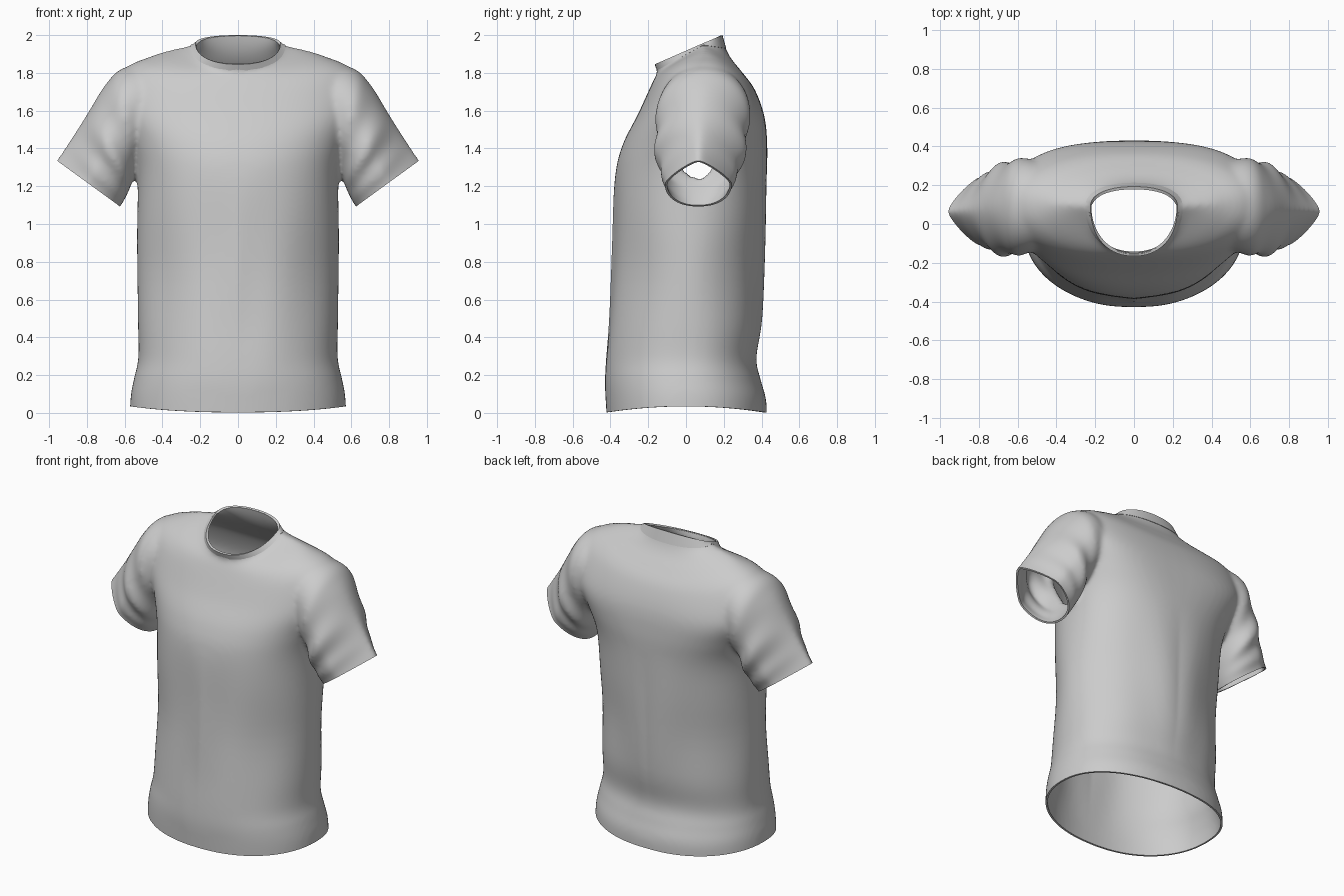
import bpy, bmesh, math
from mathutils import Vector

if "Cube" in bpy.data.objects:
    bpy.data.objects.remove(bpy.data.objects["Cube"])

# Torso rings: front y, front z, back y, back z, side x, side y, side z
TORSO = [
    (-.415, -.10, .425, -.10, .575, .00, -.10),
    (-.425, .06, .425, .06, .568, .00, .06),
    (-.43, .17, .395, .17, .550, .00, .17),
    (-.425, .29, .370, .29, .528, .01, .29),
    (-.41, .50, .400, .50, .530, .02, .50),
    (-.39, .90, .420, .90, .535, .03, .90),
    (-.375, 1.25, .428, 1.25, .533, .05, 1.25),
    (-.335, 1.42, .430, 1.42, .570, .07, 1.43),
    (-.255, 1.58, .415, 1.57, .640, .09, 1.63),
    (-.20, 1.70, .365, 1.71, .610, .10, 1.81),
    (-.172, 1.76, .300, 1.80, .460, .10, 1.888),
    (-.156, 1.79, .243, 1.87, .340, .10, 1.926),
    (-.150, 1.81, .210, 1.93, .248, .09, 1.948),
    (-.163, 1.845, .190, 2.0, .222, .09, 1.957),
    (-.175, 1.95, .175, 2.1, .205, .09, 2.065),
]
# Sleeve rings: upper x, upper z, lower x, lower z, middle y, half depth
SLEEVE = [
    (.40, 1.85, .36, 1.50, .09, .17),
    (.60, 1.828, .47, 1.42, .095, .24),
    (.70, 1.74, .53, 1.325, .085, .245),
    (.80, 1.58, .565, 1.21, .075, .235),
    (.885, 1.45, .595, 1.14, .07, .205),
    (.965, 1.335, .625, 1.09, .065, .178),
    (1.015, 1.265, .675, 1.02, .065, .175),
]
SEG = 72


def smooth_rows(rows, steps):
    """Catmull-Rom interpolation between the key rings."""
    out = []
    for i in range(len(rows) - 1):
        p0, p1, p2, p3 = (rows[max(0, min(len(rows) - 1, i + k))] for k in (-1, 0, 1, 2))
        for s in range(steps):
            t = s / steps
            out.append([.5 * (2 * b + (c - a) * t + (2 * a - 5 * b + 4 * c - d) * t * t
                              + (3 * b - a - 3 * c + d) * t ** 3)
                        for a, b, c, d in zip(p0, p1, p2, p3)])
    return out + [list(rows[-1])]


def spow(v, n):
    return math.copysign(abs(v) ** (2 / n), v)


def bump(z, mid, width):
    return math.exp(-((z - mid) / width) ** 2)


def torso_ring(row, grow=0):
    yf, zf, yb, zb, xs, ys, zs = row
    tilt = 2 - max(0, min(1, (zs - 1.87) / .07))   # rings become flat, slanted at the neck
    base = 2.2 - .3 * bump(zs, .75, .3)            # sides draw in at the waist
    pts = []
    for k in range(SEG):
        a = math.tau * k / SEG
        c, s = math.cos(a), math.sin(a)
        ye, ze = (yb + grow, zb) if s > 0 else (yf - grow, zf)
        n = base + (.8 if s > 0 else .15) * bump(zs, 1.55, .22)   # broad shoulder blades
        h = abs(spow(s, n))
        pts.append(Vector(((xs + grow) * spow(c, n),
                           ys + (ye - ys) * h, zs + (ze - zs) * h ** tilt)))
    return pts


def sleeve_ring(row, u, side):
    ux, uz, lx, lz, yc, hy = row
    fold = .014 * math.sin(math.tau * 4.5 * u) * max(0, 1 - abs(u - .5) / .38)
    pinch = 2 - .75 * max(0, min(1, (u - .25) / .5))   # upper edge pinches toward the cuff
    pts = []
    for k in range(SEG):
        a = math.tau * k / SEG
        c, s = math.cos(a), math.sin(a)
        n = pinch if c > 0 else 2.2
        t = .5 + .5 * spow(c, n)
        depth = (hy + fold) * spow(s, n)
        pts.append(Vector((side * (lx + (ux - lx) * t), yc + depth, lz + (uz - lz) * t)))
    return pts


def loft(bm, rings, caps=True):
    vs = [[bm.verts.new(p) for p in r] for r in rings]
    for a, b in zip(vs, vs[1:]):
        for k in range(SEG):
            j = (k + 1) % SEG
            bm.faces.new((a[k], a[j], b[j], b[k]))
    if caps:
        bm.faces.new(vs[0])
        bm.faces.new(vs[-1])


def make_object(name, bm):
    bmesh.ops.recalc_face_normals(bm, faces=bm.faces)
    me = bpy.data.meshes.new(name)
    bm.to_mesh(me)
    bm.free()
    ob = bpy.data.objects.new(name, me)
    bpy.context.collection.objects.link(ob)
    bpy.ops.object.select_all(action='DESELECT')
    ob.select_set(True)
    bpy.context.view_layer.objects.active = ob
    return ob


def apply_modifier(ob, kind, **settings):
    mod = ob.modifiers.new(kind.title(), kind)
    for key, value in settings.items():
        setattr(mod, key, value)
    bpy.ops.object.modifier_apply(modifier=mod.name)


# Closed torso and sleeve volumes, fused into one skin
bm = bmesh.new()
loft(bm, [torso_ring(r) for r in smooth_rows(TORSO, 6)])
rows = smooth_rows(SLEEVE, 8)
for side in (1, -1):
    loft(bm, [sleeve_ring(r, i / (len(rows) - 1), side) for i, r in enumerate(rows)])
shirt = make_object("shirt_body", bm)
apply_modifier(shirt, 'REMESH', mode='VOXEL', voxel_size=.0125)
apply_modifier(shirt, 'SMOOTH', factor=.5, iterations=18)

# Open the hem, neck and cuffs
bm = bmesh.new()
bm.from_mesh(shirt.data)
for co, no in (((0, 0, 0), (0, 0, -1)), ((0, -.163, 1.843), (0, -.402, .916))):
    bmesh.ops.bisect_plane(bm, geom=bm.verts[:] + bm.edges[:] + bm.faces[:],
                           plane_co=co, plane_no=no, clear_outer=True)
for side in (1, -1):
    co, no = Vector((side * .79, 0, 1.213)), Vector((side * .588, 0, -.809))
    faces = [f for f in bm.faces
             if f.calc_center_median().x * side > .575 and f.calc_center_median().z > .95]
    geom = set(faces)
    for f in faces:
        geom.update(f.edges)
        geom.update(f.verts)
    bmesh.ops.bisect_plane(bm, geom=list(geom), plane_co=co, plane_no=no)
    doomed = []
    for f in bm.faces:
        m = f.calc_center_median()
        if m.x * side > .575 and m.z > .95 and (m - co).dot(no) > 0:
            doomed.append(f)
    bmesh.ops.delete(bm, geom=doomed, context='FACES')

# Hem rises at the sides; soft drape folds across the torso
for v in bm.verts:
    x, y, z = v.co
    if z < .3:
        v.co.z += (.003 + .032 * max(0, 1 - (y / .42) ** 2)) * (1 - z / .3)
    if abs(x) < .5 and .1 < z < 1.3:
        fade = math.sin(math.pi * (z - .1) / 1.2) * (1 - abs(x) / .5)
        v.co.y += .006 * fade * math.cos(18 * (abs(x) - .12 * z))
bm.to_mesh(shirt.data)
bm.free()
apply_modifier(shirt, 'SOLIDIFY', thickness=.012, offset=-1)
bpy.ops.object.shade_smooth_by_angle(angle=math.radians(50))

# Narrow ribbed band around the neck opening
bm = bmesh.new()
loft(bm, [torso_ring(r, .003) for r in smooth_rows(TORSO[12:14], 4)], caps=False)
band = make_object("collar_band", bm)
apply_modifier(band, 'SOLIDIFY', thickness=.012, offset=-1)
bpy.ops.object.shade_smooth_by_angle(angle=math.radians(50))
